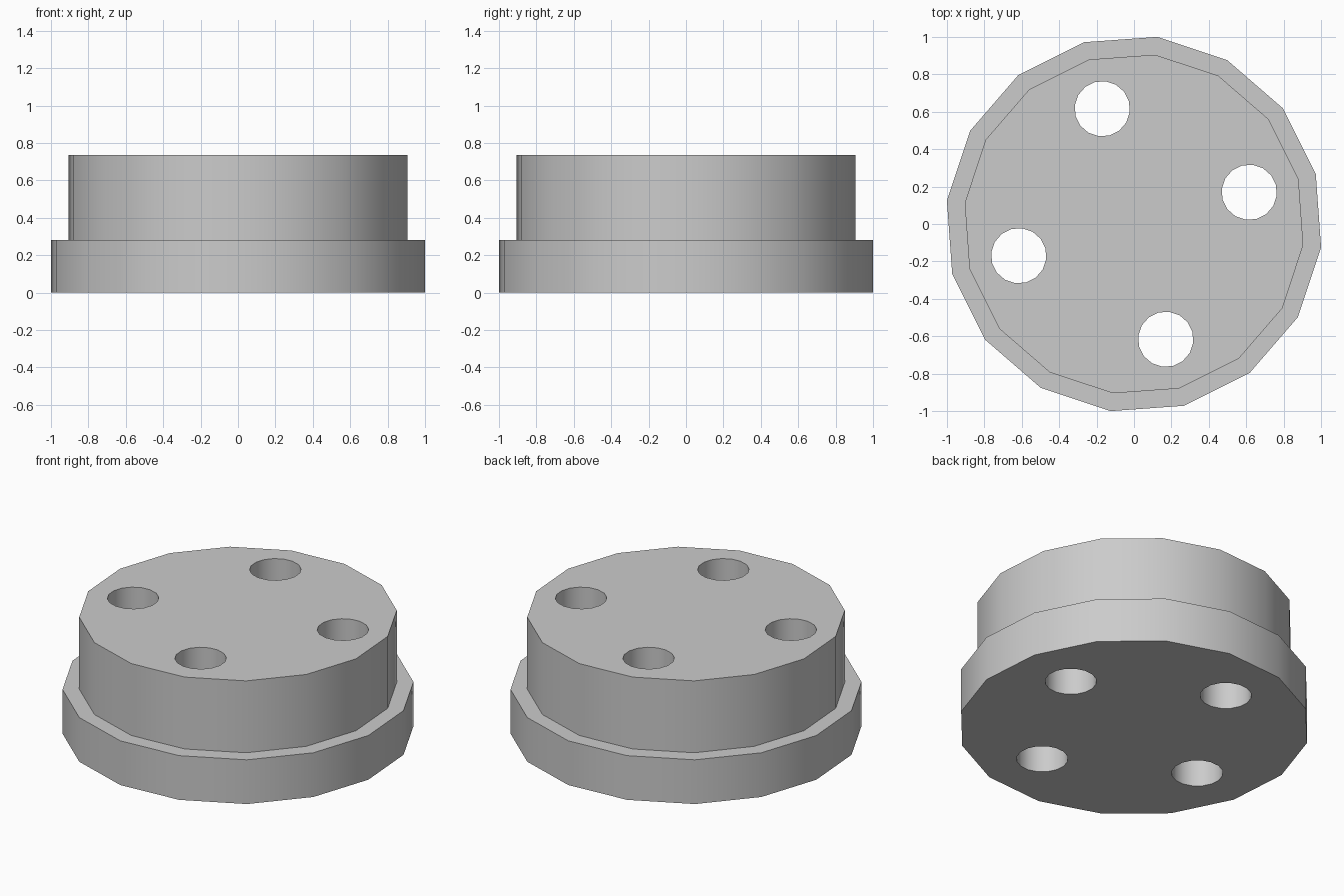
import bpy
import bmesh
from math import cos, sin, radians, tau

if "Cube" in bpy.data.objects:
    bpy.data.objects.remove(bpy.data.objects["Cube"], do_unlink=True)

SIDES = 16
TURN = radians(-7.1)          # twist of the sixteen-sided outline
FLANGE_R, DRUM_R = 1.008, 0.912
FLANGE_Z, TOP_Z = 0.28, 0.735
HOLE_R, HOLE_DIST = 0.148, 0.639

grey = bpy.data.materials.new("grey_metal")
grey.use_nodes = True
colour = (0.6, 0.6, 0.6, 1)
grey.diffuse_color = colour
grey.node_tree.nodes["Principled BSDF"].inputs["Base Color"].default_value = colour

bm = bmesh.new()


def ring(radius, z, cx=0, cy=0):
    """Closed loop of vertices on a regular polygon."""
    angles = [TURN + tau * i / SIDES for i in range(SIDES)]
    return [bm.verts.new((cx + radius * cos(a), cy + radius * sin(a), z)) for a in angles]


def bridge(a, b):
    """Wall of quads between two loops."""
    for i in range(SIDES):
        j = (i + 1) % SIDES
        bm.faces.new((a[i], a[j], b[j], b[i])).smooth = True


def cap(loops):
    """Flat face filling the first loop, leaving the others open."""
    edges = [bm.edges.get((lp[i - 1], lp[i])) for lp in loops for i in range(SIDES)]
    bmesh.ops.triangle_fill(bm, edges=edges, use_beauty=True, use_dissolve=False)


# Stepped outer wall: flange, ledge, drum
profile = [(FLANGE_R, 0), (FLANGE_R, FLANGE_Z), (DRUM_R, FLANGE_Z), (DRUM_R, TOP_Z)]
outer = [ring(r, z) for r, z in profile]
for low, high in zip(outer, outer[1:]):
    bridge(low, high)

# Four through holes, in line with corners of the outline
bottoms, tops = [outer[0]], [outer[-1]]
for k in range(4):
    a = TURN + tau / SIDES + k * tau / 4
    cx, cy = HOLE_DIST * cos(a), HOLE_DIST * sin(a)
    low, high = ring(HOLE_R, 0, cx, cy), ring(HOLE_R, TOP_Z, cx, cy)
    bridge(low, high)
    bottoms.append(low)
    tops.append(high)

# Top and underside
cap(bottoms)
cap(tops)
bmesh.ops.recalc_face_normals(bm, faces=bm.faces)

mesh = bpy.data.meshes.new("stepped_flange")
bm.to_mesh(mesh)
bm.free()
mesh.materials.append(grey)
body = bpy.data.objects.new("stepped_flange", mesh)
bpy.context.collection.objects.link(body)

# Smooth walls, crisp rims
bpy.ops.object.select_all(action="DESELECT")
body.select_set(True)
bpy.context.view_layer.objects.active = body
bpy.ops.object.shade_smooth_by_angle(angle=radians(30))
